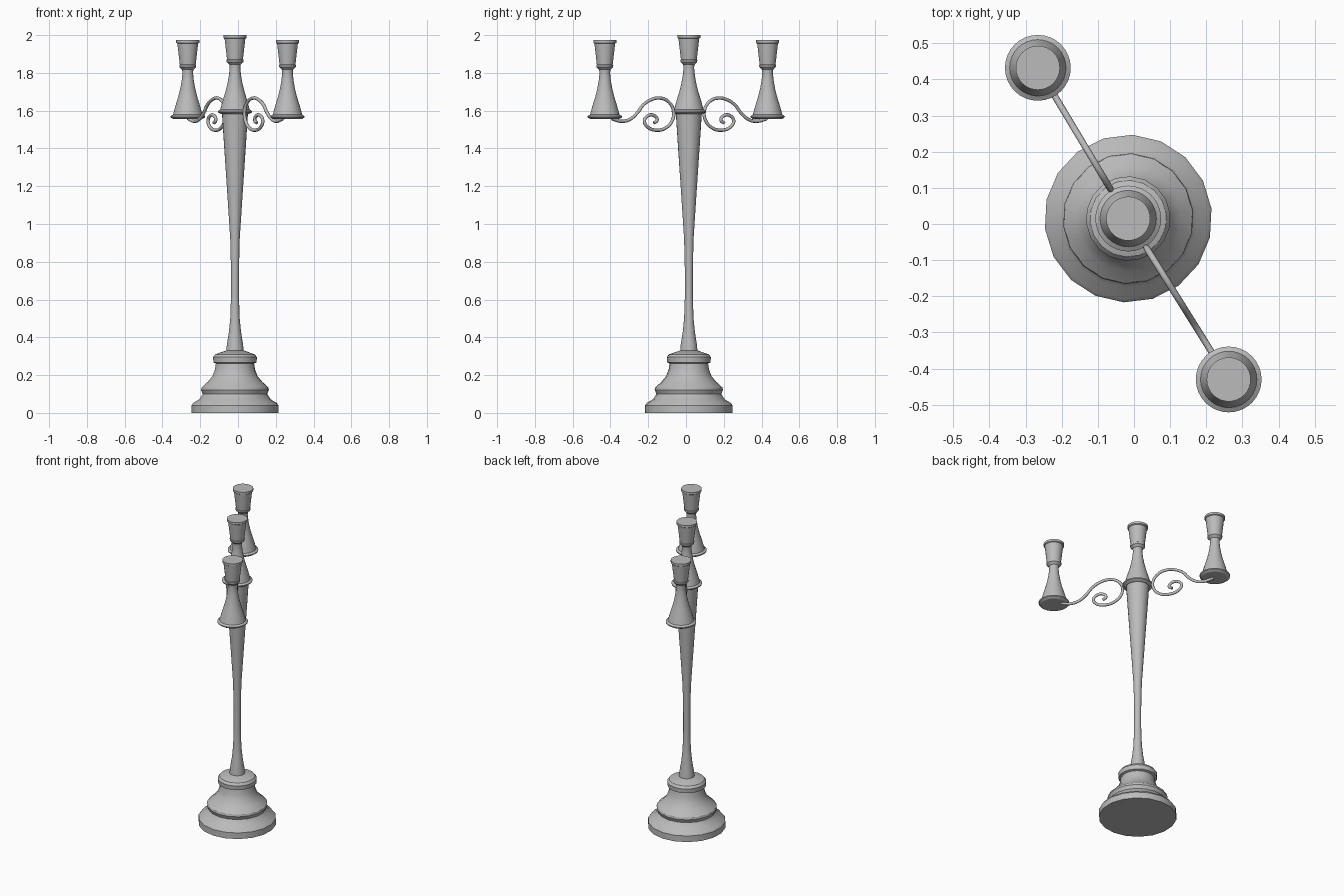
import bpy, bmesh, math
from mathutils import Vector

if "Cube" in bpy.data.objects:
    bpy.data.objects.remove(bpy.data.objects["Cube"])

# One metal colour for everything
metal = bpy.data.materials.new("grey_metal")
metal.use_nodes = True
GREY = (0.5, 0.5, 0.5, 1)
metal.diffuse_color = GREY
metal.node_tree.nodes["Principled BSDF"].inputs["Base Color"].default_value = GREY


def smooth(ob, angle=30):
    bpy.ops.object.select_all(action="DESELECT")
    ob.select_set(True)
    bpy.context.view_layer.objects.active = ob
    bpy.ops.object.shade_smooth_by_angle(angle=math.radians(angle))


def lathe(name, profile, centre, sides, turn=0):
    """Spin a (radius, height) profile into a closed, capped solid."""
    bm = bmesh.new()
    rings = []
    for r, z in profile:
        rings.append([bm.verts.new((r * math.cos(turn + math.tau * i / sides),
                                    r * math.sin(turn + math.tau * i / sides), z))
                      for i in range(sides)])
    for low, high in zip(rings, rings[1:]):
        for i in range(sides):
            j = (i + 1) % sides
            bm.faces.new((low[i], low[j], high[j], high[i]))
    bm.faces.new(rings[0][::-1])
    bm.faces.new(rings[-1])
    mesh = bpy.data.meshes.new(name)
    bm.to_mesh(mesh)
    bm.free()
    mesh.materials.append(metal)
    ob = bpy.data.objects.new(name, mesh)
    ob.location = centre
    bpy.context.collection.objects.link(ob)
    smooth(ob)
    return ob


AXIS = Vector((-0.016, 0.015, 0))

# Stepped foot
foot = [(.232, 0), (.232, .04), (.222, .053), (.19, .072), (.172, .1),
        (.181, .122), (.178, .135), (.145, .165), (.12, .195), (.107, .23),
        (.102, .262), (.115, .267), (.117, .295), (.106, .31), (.05, .329)]
lathe("foot", foot, AXIS, 18, math.radians(7))

# Tapering stem
stem = [(.046, .325), (.043, .36), (.032, .43), (.025, .5), (.021, .62),
        (.021, .75), (.025, .92), (.038, 1.12), (.05, 1.3), (.06, 1.45), (.069, 1.59)]
lathe("stem", stem, AXIS, 24)

# Candle holders: flared skirt, neck collar and cup
holder = [(.075, 0), (.09, .009), (.091, .016), (.078, .024), (.075, .035), (.063, .078),
          (.05, .12), (.04, .16), (.032, .205), (.028, .245), (.03, .262), (.044, .276),
          (.045, .287), (.042, .289), (.055, .4), (.061, .404), (.061, .418)]
ends = {"front_left": Vector((.262, -.43, 0)), "back_right": Vector((-.266, .432, 0))}
lathe("centre_holder", holder, AXIS + Vector((0, 0, 1.582)), 32)

# Scrolled arms: (distance from the axis, height), from the holder into the curl
scroll = [(.48, 1.557), (.42, 1.544), (.37, 1.553), (.32, 1.59), (.285, 1.63),
          (.235, 1.658), (.183, 1.667), (.128, 1.648), (.096, 1.6), (.105, 1.545),
          (.148, 1.507), (.205, 1.497), (.255, 1.512), (.277, 1.545), (.255, 1.573),
          (.215, 1.573), (.198, 1.55), (.218, 1.535)]
for side, spot in ends.items():
    lathe(side + "_holder", holder, spot + Vector((0, 0, 1.555)), 32)

    out = (spot - AXIS).normalized()
    curve = bpy.data.curves.new(side + "_arm", "CURVE")
    curve.dimensions = "3D"
    curve.bevel_depth = .009
    curve.bevel_resolution = 2
    curve.resolution_u = 6
    curve.use_fill_caps = True
    spline = curve.splines.new("BEZIER")
    spline.bezier_points.add(len(scroll) - 1)
    for point, (s, z) in zip(spline.bezier_points, scroll):
        point.co = AXIS + out * s + Vector((0, 0, z))
        point.handle_left_type = point.handle_right_type = "AUTO"
    curve.materials.append(metal)
    arm = bpy.data.objects.new(side + "_arm", curve)
    bpy.context.collection.objects.link(arm)
    bpy.ops.object.select_all(action="DESELECT")
    arm.select_set(True)
    bpy.context.view_layer.objects.active = arm
    bpy.ops.object.convert(target="MESH")
    smooth(bpy.context.object, 60)
